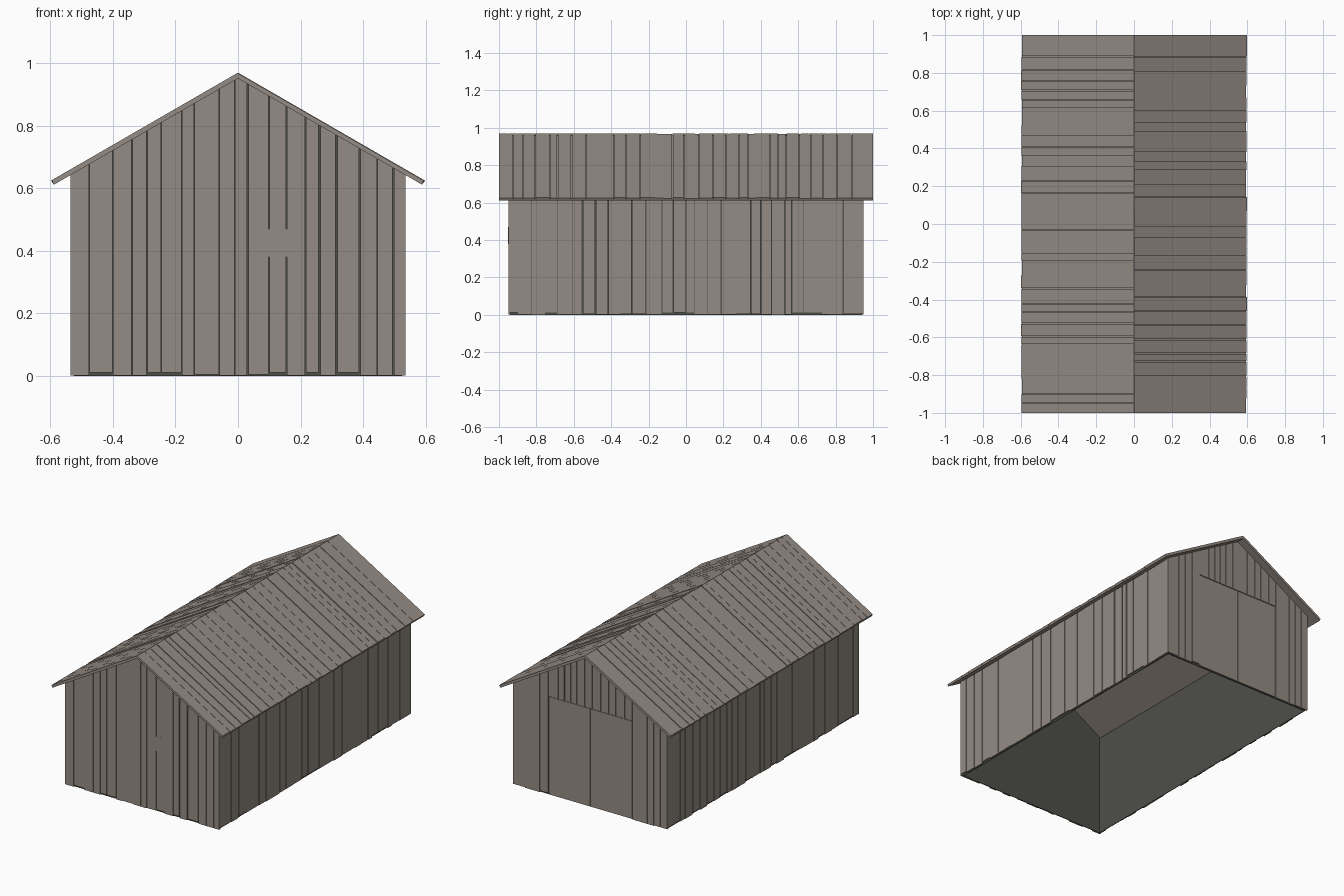
import bpy, bmesh, math, random
from mathutils import Vector

random.seed(7)
cube = bpy.data.objects.get("Cube")
if cube:
    bpy.data.objects.remove(cube)

SIN, COS = 0.5, math.cos(math.radians(30))
HALF_X, HALF_Y = 0.535, 0.95      # outer wall faces
BOARD = 0.01                      # wall board thickness
UNDER = 0.9515                    # height of the roof underside at the ridge
DOOR_X, DOOR_Z = 0.29, 0.62


def material(name, rgb):
    mat = bpy.data.materials.new(name)
    mat.use_nodes = True
    mat.diffuse_color = (*rgb, 1)
    mat.node_tree.nodes["Principled BSDF"].inputs["Base Color"].default_value = (*rgb, 1)
    return mat


WOOD = material("weathered wood", (0.30, 0.26, 0.23))
DARK = material("dark inner wall", (0.076, 0.078, 0.066))


def build(name, mat, frame, slabs):
    """Make one object from flat outlines, each thickened from depth d0 to d1."""
    origin, u, v, n = (Vector(k) for k in frame)
    bm = bmesh.new()
    for outline, d0, d1 in slabs:
        rings = [[bm.verts.new(origin + u * a + v * b + n * d) for a, b in outline]
                 for d in (d0, d1)]
        bm.faces.new(rings[0])
        bm.faces.new(rings[1])
        for i in range(len(outline)):
            j = (i + 1) % len(outline)
            bm.faces.new((rings[0][i], rings[0][j], rings[1][j], rings[1][i]))
    bmesh.ops.recalc_face_normals(bm, faces=bm.faces)
    mesh = bpy.data.meshes.new(name)
    bm.to_mesh(mesh)
    bm.free()
    mesh.materials.append(mat)
    obj = bpy.data.objects.new(name, mesh)
    bpy.context.collection.objects.link(obj)
    return obj


def rect(a0, a1, b0, b1):
    return [(a0, b0), (a1, b0), (a1, b1), (a0, b1)]


def gable(a0, a1, bottom):
    """Outline whose top follows the roof underside."""
    def top(a):
        return UNDER - abs(a) * SIN / COS
    peak = [(0, top(0))] if a0 < 0 < a1 else []
    return [(a0, bottom), (a1, bottom), (a1, top(a1)), *peak, (a0, top(a0))]


def splits(start, end, small, large):
    """Random board edges between two ends."""
    edges = [start]
    while end - edges[-1] > large + small:
        edges.append(edges[-1] + random.uniform(small, large))
    return edges + [end]


def boards(edges):
    """Neighbouring board spans with narrow, uneven gaps."""
    last = len(edges) - 2
    for i, (a, b) in enumerate(zip(edges, edges[1:])):
        gap = random.choice((0.001, 0.001, 0.003))
        yield a + (gap if i else 0), b - (gap if i < last else 0)


def foot():
    return random.choice((0.002, 0.005, 0.012))


# Wall frames: origin, across, up, outward
front = ((0, -HALF_Y + BOARD, 0), (1, 0, 0), (0, 0, 1), (0, -1, 0))
back = ((0, HALF_Y - BOARD, 0), (1, 0, 0), (0, 0, 1), (0, 1, 0))
left = ((HALF_X - BOARD, 0, 0), (0, 1, 0), (0, 0, 1), (1, 0, 0))
right = ((-HALF_X + BOARD, 0, 0), (0, 1, 0), (0, 0, 1), (-1, 0, 0))

# Dark inner walls, open underneath
inner_x, inner_y = HALF_X - BOARD, HALF_Y - BOARD
for name, frame in (("front", front), ("back", back)):
    build(name + "_inner_wall", DARK, frame, [(gable(-inner_x, inner_x, 0), -0.004, 0)])
for name, frame in (("left", left), ("right", right)):
    build(name + "_inner_wall", DARK, frame, [(rect(-inner_y, inner_y, 0, 0.643), -0.004, 0)])

# Front boards
front_edges = (-HALF_X, -0.475, -0.40, -0.34, -0.29, -0.245, -0.18, -0.14, -0.06, -0.01,
               0.03, 0.10, 0.155, 0.215, 0.26, 0.315, 0.39, 0.445, 0.495, HALF_X)
build("front_boards", WOOD, front,
      [(gable(a, b, foot()), 0, BOARD) for a, b in boards(front_edges)])
build("front_patch", WOOD, front, [(rect(0.095, 0.16, 0.38, 0.47), 0, BOARD + 0.0005)])

# Back boards around the double door
back_edges = (splits(-HALF_X, -DOOR_X, 0.04, 0.07)
              + splits(-DOOR_X, DOOR_X, 0.04, 0.07)[1:]
              + splits(DOOR_X, HALF_X, 0.04, 0.07)[1:])
build("back_boards", WOOD, back,
      [(gable(a, b, DOOR_Z if abs(a + b) / 2 < DOOR_X else foot()), 0, BOARD)
       for a, b in boards(back_edges)])
for name, side in (("left", 1), ("right", -1)):
    a, b = sorted((side * 0.002, side * (DOOR_X - 0.002)))
    build(name + "_door", WOOD, back, [(rect(a, b, 0.004, DOOR_Z - 0.003), 0, BOARD - 0.002)])

# Side boards
for name, frame in (("left", left), ("right", right)):
    edges = splits(-inner_y, inner_y, 0.04, 0.085)
    build(name + "_boards", WOOD, frame,
          [(rect(a, b, foot(), 0.64), 0, BOARD - random.choice((0, 0.002)))
           for a, b in boards(edges)])

# Roof: a thin sheet with boards running down each slope
for name, side in (("left", 1), ("right", -1)):
    slope = ((0, 0, UNDER), (0, 1, 0), (side * COS, 0, -SIN), (side * SIN, 0, COS))
    build(name + "_roof_sheet", WOOD, slope, [(rect(-1, 1, -0.004, 0.68), 0, 0.008)])
    slabs = []
    for a, b in boards(splits(-1, 1, 0.04, 0.085)):
        thick = random.choice((0.014, 0.016, 0.016))
        slabs.append((rect(a, b, -0.009, 0.68 + random.uniform(-0.004, 0.001)), 0.008, thick))
    build(name + "_roof_boards", WOOD, slope, slabs)
